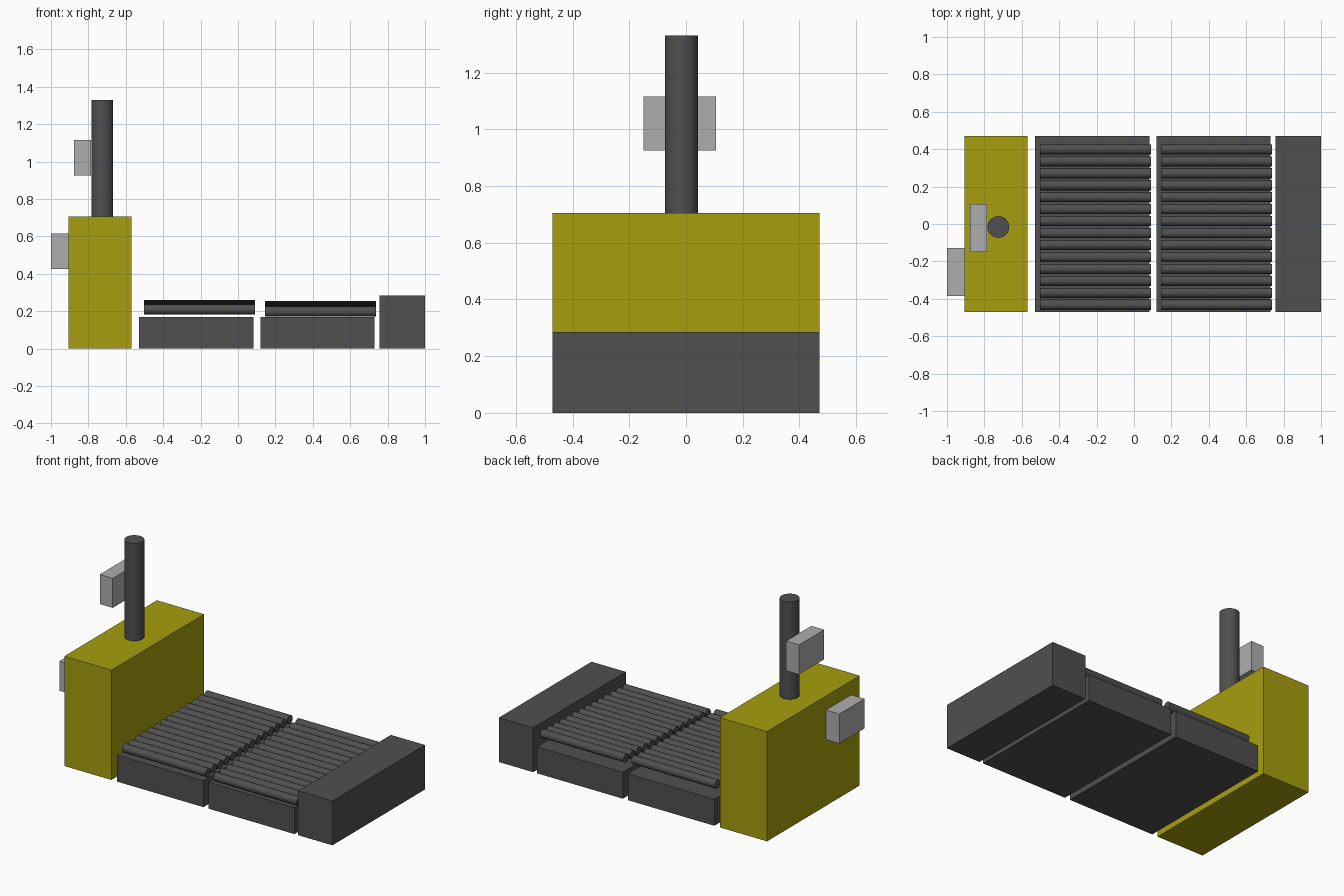
import bpy, math

if "Cube" in bpy.data.objects:
    bpy.data.objects.remove(bpy.data.objects["Cube"])


def material(name, rgb):
    m = bpy.data.materials.new(name)
    m.diffuse_color = (*rgb, 1)
    m.use_nodes = True
    m.node_tree.nodes["Principled BSDF"].inputs["Base Color"].default_value = m.diffuse_color
    return m


DARK = material("dark grey", (0.08, 0.08, 0.08))
YELLOW = material("mustard yellow", (0.38, 0.342, 0.0045))
GREY = material("light grey", (0.42, 0.42, 0.42))


def box(name, x, y, z, mat):
    """Box from (min, max) ranges."""
    bpy.ops.mesh.primitive_cube_add(size=1, location=[sum(r) / 2 for r in (x, y, z)])
    o = bpy.context.object
    o.name = name
    o.scale = [r[1] - r[0] for r in (x, y, z)]
    bpy.ops.object.transform_apply(location=False, rotation=False, scale=True)
    o.data.materials.append(mat)


def cylinder(name, radius, length, loc, mat, rot=(0, 0, 0)):
    bpy.ops.mesh.primitive_cylinder_add(vertices=32, radius=radius, depth=length,
                                        location=loc, rotation=rot)
    o = bpy.context.object
    o.name = name
    o.data.materials.append(mat)
    bpy.ops.object.shade_smooth_by_angle(angle=math.radians(40))


WIDTH = (-0.47, 0.47)

# Control cabinet, mast and the two light boxes behind them
box("cabinet", (-0.905, -0.57), WIDTH, (0, 0.705), YELLOW)
cylinder("mast", 0.058, 0.645, (-0.725, -0.016, 1.0075), DARK)
box("mast_panel", (-0.877, -0.785), (-0.15, 0.106), (0.925, 1.115), GREY)
box("cabinet_panel", (-1.0, -0.905), (-0.384, -0.128), (0.425, 0.615), GREY)

# Low bases and the raised end block
box("bed_base_1", (-0.53, 0.083), WIDTH, (0, 0.17), DARK)
box("bed_base_2", (0.12, 0.73), WIDTH, (0, 0.17), DARK)
box("end_block", (0.757, 1.0), WIDTH, (0, 0.285), DARK)

# Rollers on each bed, rising slightly towards the back
COUNT = 14
for bed, (x0, x1, z_front, z_back) in enumerate(
        [(-0.503, 0.09, 0.209, 0.232), (0.145, 0.738, 0.198, 0.227)], 1):
    for i in range(COUNT):
        t = i / (COUNT - 1)
        cylinder(f"roller_{bed}_{i + 1}", 0.027, x1 - x0,
                 ((x0 + x1) / 2, -0.432 + 0.831 * t, z_front + (z_back - z_front) * t),
                 DARK, (0, math.pi / 2, 0))
